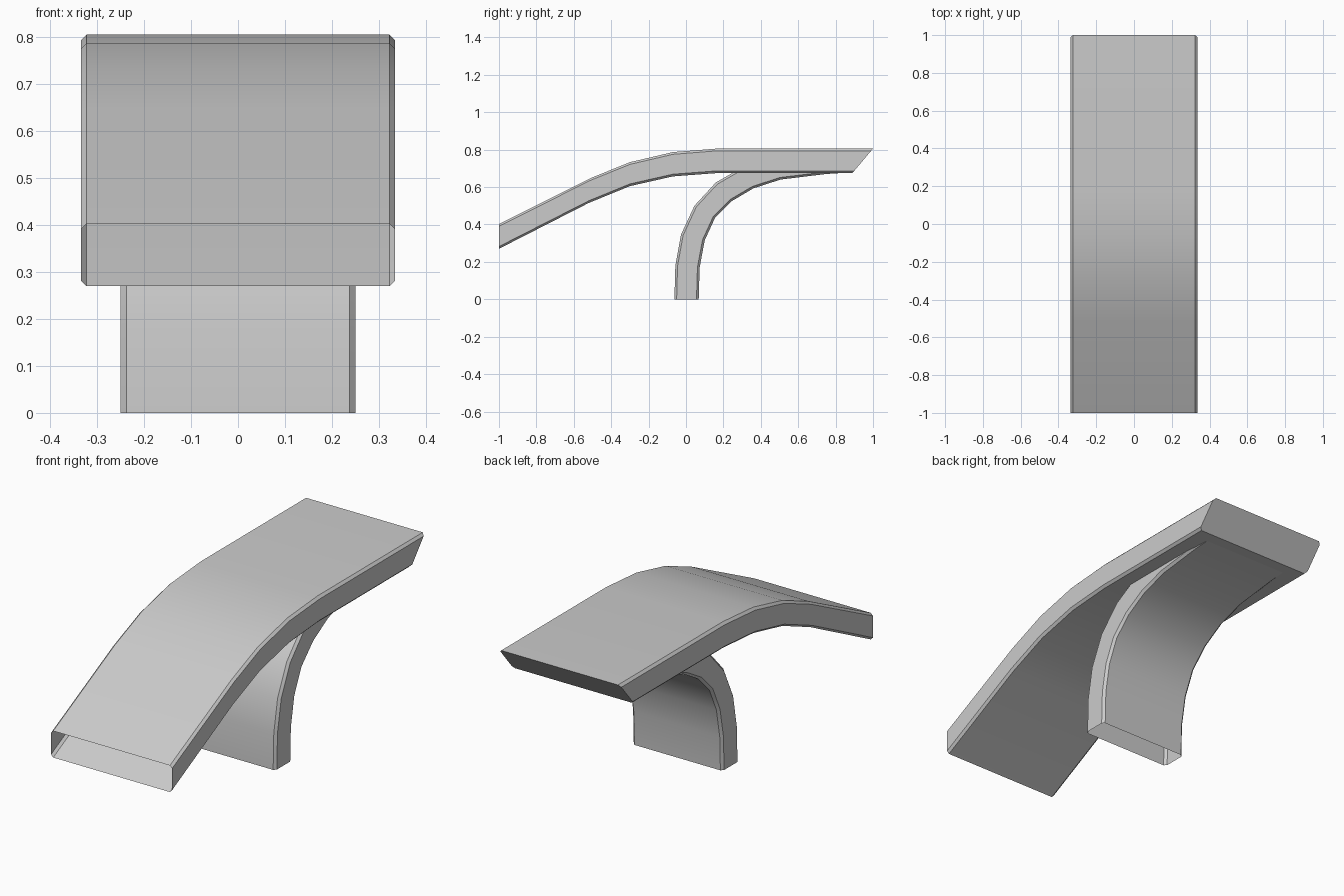
import bpy, bmesh, math
from mathutils import Vector

if "Cube" in bpy.data.objects:
    bpy.data.objects.remove(bpy.data.objects["Cube"])


def sweep(name, half_width, chamfer, rails):
    """Hollow chamfered tube between two side-view rails (lower, upper); start open, end capped."""
    bm = bmesh.new()
    rings = []
    for ay, az, by, bz in rails:
        a, b = Vector((0, ay, az)), Vector((0, by, bz))
        f = chamfer / 0.13
        w, n = half_width, half_width - chamfer
        section = [(-n, 0), (n, 0), (w, f), (w, 1 - f),
                   (n, 1), (-n, 1), (-w, 1 - f), (-w, f)]
        rings.append([bm.verts.new(a.lerp(b, t) + Vector((x, 0, 0))) for x, t in section])
    for r, s in zip(rings, rings[1:]):
        for i in range(8):
            j = (i + 1) % 8
            bm.faces.new((r[i], r[j], s[j], s[i]))
    bm.faces.new(rings[-1])
    bmesh.ops.recalc_face_normals(bm, faces=bm.faces[:])
    mesh = bpy.data.meshes.new(name)
    bm.to_mesh(mesh)
    bm.free()
    ob = bpy.data.objects.new(name, mesh)
    bpy.context.collection.objects.link(ob)
    bpy.ops.object.select_all(action='DESELECT')
    ob.select_set(True)
    bpy.context.view_layer.objects.active = ob
    bpy.ops.object.shade_smooth_by_angle(angle=math.radians(30))
    return ob


# Wide upper arm: slopes up from the front, then runs level to a slanted back end
sweep("upper_arm", 0.335, 0.012, [
    (-1.00, 0.270, -1.00, 0.403),
    (-0.52, 0.515, -0.51, 0.648),
    (-0.30, 0.605, -0.30, 0.733),
    (-0.07, 0.657, -0.07, 0.787),
    (0.17, 0.675, 0.17, 0.806),
    (0.89, 0.675, 1.00, 0.806),
])

# Narrower curved leg: rises from the ground and bends back into the arm
sweep("curved_leg", 0.25, 0.012, [
    (0.068, 0.000, -0.062, 0.000),
    (0.073, 0.170, -0.057, 0.180),
    (0.100, 0.315, -0.027, 0.345),
    (0.155, 0.435, 0.045, 0.500),
    (0.245, 0.525, 0.160, 0.625),
    (0.360, 0.593, 0.300, 0.705),
    (0.505, 0.640, 0.480, 0.762),
    (0.750, 0.670, 0.740, 0.790),
    (0.880, 0.678, 0.880, 0.796),
])
